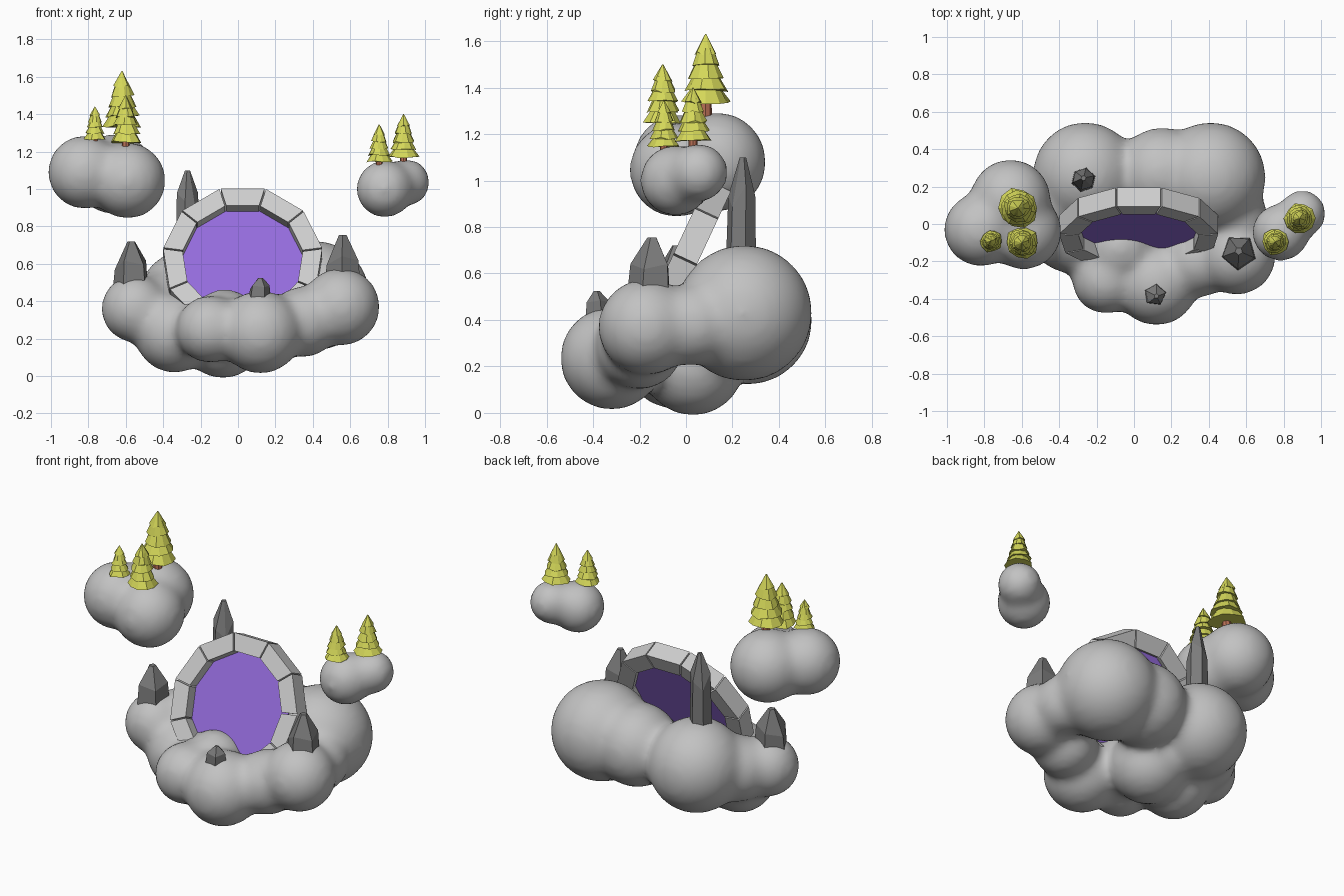
import bpy, bmesh, math, random
from mathutils import Vector, Matrix

random.seed(4)
if "Cube" in bpy.data.objects:
    bpy.data.objects.remove(bpy.data.objects["Cube"])


def material(name, rgb):
    m = bpy.data.materials.new(name)
    m.use_nodes = True
    m.diffuse_color = (*rgb, 1)
    m.node_tree.nodes["Principled BSDF"].inputs["Base Color"].default_value = (*rgb, 1)
    return m


CLOUD = material("cloud grey", (.54, .54, .54))
STONE = material("pale stone", (.62, .62, .62))
ROCK = material("dark rock", (.2, .2, .2))
PURPLE = material("portal purple", (.3, .15, .72))
LEAF = material("yellow green", (.66, .68, .1))
BARK = material("bark", (.48, .16, .09))


def finish(bm, name, mat, matrix=None):
    bmesh.ops.recalc_face_normals(bm, faces=bm.faces)
    mesh = bpy.data.meshes.new(name)
    bm.to_mesh(mesh)
    bm.free()
    mesh.materials.append(mat)
    ob = bpy.data.objects.new(name, mesh)
    if matrix:
        ob.matrix_world = matrix
    bpy.context.collection.objects.link(ob)
    return ob


def loft(bm, rings):
    """Bridge equal rings of points and cap both ends."""
    loops = [[bm.verts.new(p) for p in ring] for ring in rings]
    n = len(loops[0])
    for a, b in zip(loops, loops[1:]):
        for i in range(n):
            j = (i + 1) % n
            bm.faces.new((a[i], a[j], b[j], b[i]))
    bm.faces.new(loops[0][::-1])
    bm.faces.new(loops[-1])


def circle(r, z, n, turn=0, cx=0, cy=0):
    return [Vector((cx + r * math.cos(turn + math.tau * i / n),
                    cy + r * math.sin(turn + math.tau * i / n), z)) for i in range(n)]


# Clouds: overlapping balls melted into one smooth skin
def cloud(name, balls):
    bm = bmesh.new()
    for x, y, z, r in balls:
        bmesh.ops.create_icosphere(bm, subdivisions=4, radius=r + .003 / r,
                                   matrix=Matrix.Translation((x, y, z)))
    ob = finish(bm, name, CLOUD)
    melt = ob.modifiers.new("melt", "REMESH")
    melt.mode = "VOXEL"
    melt.voxel_size = .022
    melt.use_smooth_shade = True
    soft = ob.modifiers.new("soften", "SMOOTH")
    soft.factor = .5
    soft.iterations = 25


cloud("main_cloud", [
    (.41, .25, .43, .285), (.15, .27, .42, .235), (-.26, .265, .40, .27),
    (-.55, -.03, .36, .165), (-.43, .1, .36, .18), (-.34, -.05, .23, .2),
    (-.15, -.3, .25, .165), (.12, -.32, .235, .21), (.35, -.2, .29, .175),
    (.55, -.17, .37, .195), (.54, .03, .38, .16), (-.08, .03, .21, .21),
    (-.07, -.13, .28, .17)])
cloud("right_cloud", [(-.82, -.03, 1.09, .182), (-.59, -.04, 1.045, .19),
                      (-.66, .13, 1.08, .203)])
cloud("left_cloud", [(.785, -.045, 1.0, .134), (.9, .055, 1.035, .1)])

# Portal ring: separate wedge stones, leaning back
TILT = Matrix.Translation((.025, -.03, .605)) @ Matrix.Rotation(math.radians(-25), 4, "X")
SIDES, OUTER, INNER, DEPTH = 11, .43, .325, .055
bm = bmesh.new()
step = math.tau / SIDES
for k in range(SIDES):
    a0, a1 = (k - .5) * step, (k + .5) * step

    def corner(r, a, y):
        side = Vector((math.cos(k * step), 0, -math.sin(k * step)))
        gap = .004 if a == a0 else -.004
        return Vector((r * math.sin(a), y, r * math.cos(a))) + side * gap

    loft(bm, [[corner(OUTER, a0, y), corner(OUTER, a1, y),
               corner(INNER, a1, y), corner(INNER, a0, y)] for y in (-DEPTH, DEPTH)])
finish(bm, "portal_ring", STONE, TILT)

# Portal surface
bm = bmesh.new()
loft(bm, [[Vector((.327 * math.sin((k + .5) * step), y, .327 * math.cos((k + .5) * step)))
           for k in range(SIDES)] for y in (.016, .022)])
finish(bm, "portal_surface", PURPLE, TILT)


# Rocks: faceted crystals with an off-centre peak
def rock(name, base, r, height, sides, turn, shoulder, lean=(0, 0)):
    bm = bmesh.new()
    lx, ly = lean
    ring = circle(r * .85, height * shoulder, sides, turn, lx * .5, ly * .5)
    for i, p in enumerate(ring):
        p.z += height * .09 * math.sin(i * 2.1 + 1)
    loft(bm, [circle(r, 0, sides, turn), ring,
              circle(r * .2, height, sides, turn, lx, ly)])
    finish(bm, name, ROCK, Matrix.Translation(base))


rock("tall_spire", (-.27, .235, .5), .07, .6, 6, .3, .72, (.0, .01))
rock("right_rock", (-.57, -.04, .42), .105, .3, 5, .5, .58, (0, 0))
rock("left_rock", (.56, -.155, .45), .105, .305, 5, .9, .55, (0, .01))
rock("front_rock", (.11, -.375, .4), .065, .125, 5, .2, .6, (.01, -.01))


# Trees: stacked ragged skirts on a trunk
def tree(name, x, y, root, low, top, r):
    place = Matrix.Translation((x, y, 0))
    bm = bmesh.new()
    loft(bm, [circle(r * .26, root - .04, 8), circle(r * .22, low + .03, 8)])
    finish(bm, name + "_trunk", BARK, place)
    bm = bmesh.new()
    tiers, n, height = 5, 10, top - low
    for t in range(tiers):
        z = low + height * t * .18
        wide = r * (1 - t * .135)
        last = t == tiers - 1
        skirt = circle(wide, z, n, t * .4)
        for p in skirt:
            f = random.uniform(.88, 1.04)
            p.x *= f
            p.y *= f
            p.z += random.uniform(-.025, .03) * height
        tip = top if last else z + height * .26
        loft(bm, [skirt, circle(wide * (.06 if last else .5), tip, n, t * .4)])
    finish(bm, name + "_leaves", LEAF, place)


tree("tall_tree", -.62, .085, 1.26, 1.335, 1.63, .11)
tree("middle_tree", -.6, -.1, 1.2, 1.25, 1.5, .09)
tree("small_tree", -.765, -.09, 1.22, 1.265, 1.44, .063)
tree("left_front_tree", .755, -.095, 1.1, 1.145, 1.345, .073)
tree("left_back_tree", .885, .03, 1.12, 1.17, 1.4, .083)
